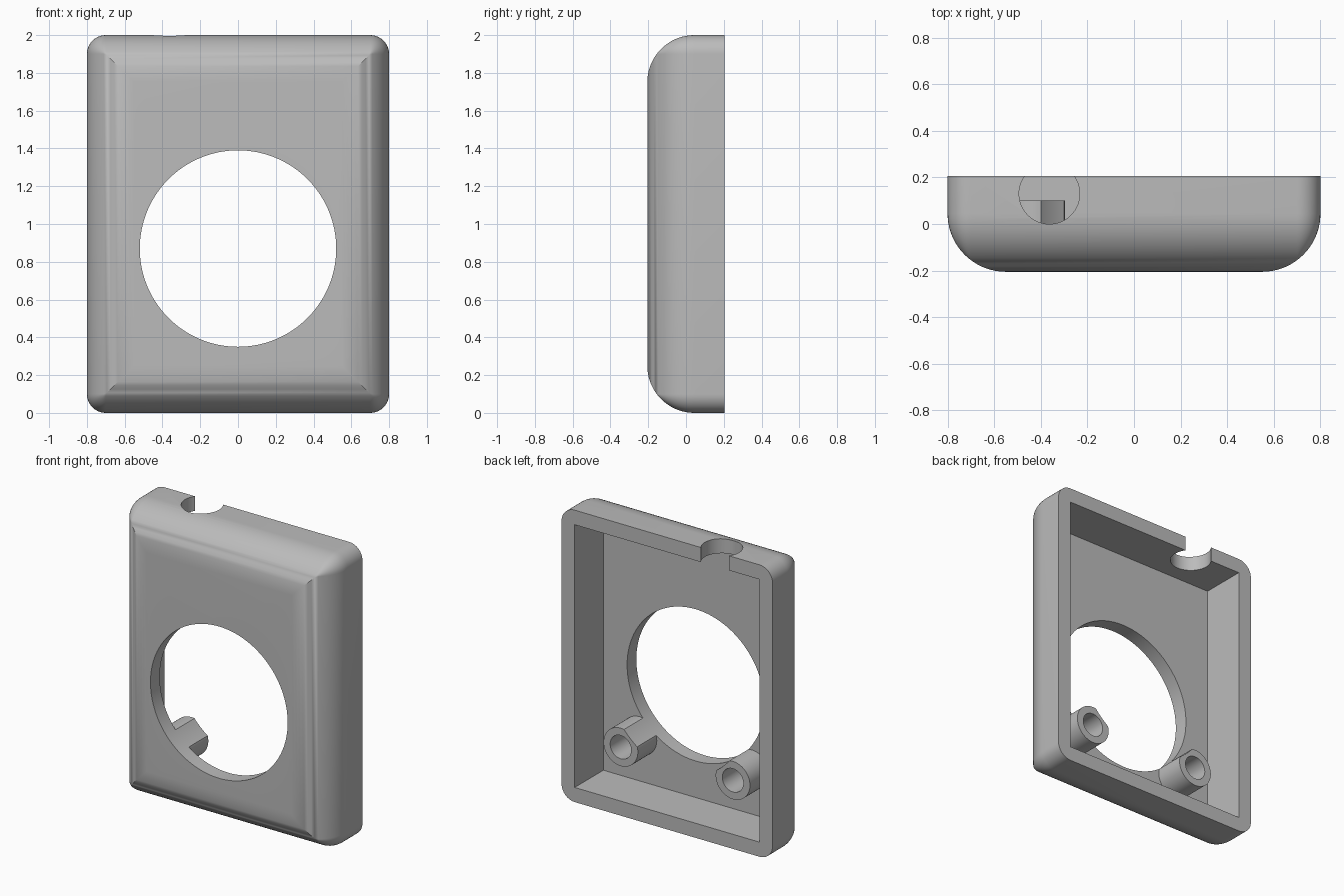
import bpy, bmesh
from math import pi, cos, sin

cube = bpy.data.objects.get("Cube")
if cube:
    bpy.data.objects.remove(cube, do_unlink=True)

HALF_W, HEIGHT, HALF_D = 0.8, 2.0, 0.205
WALL, CORNER, FILLET = 0.1, 0.1, 0.25
FLOOR_Y = -HALF_D + WALL

grey = bpy.data.materials.new("grey plastic")
grey.use_nodes = True
grey.diffuse_color = (0.5, 0.5, 0.5, 1)
grey.node_tree.nodes["Principled BSDF"].inputs["Base Color"].default_value = (0.5, 0.5, 0.5, 1)


def cylinder(name, x, y, z, radius, depth, along_y=True, sides=64):
    rot = (pi / 2, 0, 0) if along_y else (0, 0, 0)
    bpy.ops.mesh.primitive_cylinder_add(vertices=sides, radius=radius, depth=depth,
                                        location=(x, y, z), rotation=rot)
    obj = bpy.context.object
    obj.name = name
    return obj


def cut(obj, cutter):
    mod = obj.modifiers.new("cut", 'BOOLEAN')
    mod.operation = 'DIFFERENCE'
    mod.solver = 'EXACT'
    mod.object = cutter
    bpy.context.view_layer.objects.active = obj
    bpy.ops.object.modifier_apply(modifier=mod.name)


def finish(obj):
    obj.data.materials.clear()
    obj.data.materials.append(grey)
    bpy.ops.object.select_all(action='DESELECT')
    obj.select_set(True)
    bpy.context.view_layer.objects.active = obj
    bpy.ops.object.shade_smooth_by_angle(angle=pi / 6)


def outline(inset, y, steps=10):
    """Rounded rectangle whose corner radius shrinks with the inset."""
    r = max(CORNER - inset, 0)
    cx, cz = HALF_W - inset - r, HEIGHT / 2 - inset - r
    points = []
    for quarter, (sx, sz) in enumerate([(1, 1), (-1, 1), (-1, -1), (1, -1)]):
        for i in range(steps + 1):
            a = (quarter + i / steps) * pi / 2
            points.append((sx * cx + r * cos(a), y, HEIGHT / 2 + sz * cz + r * sin(a)))
    return points


# Shell: straight sides, then a quarter-round fillet towards the front
bm = bmesh.new()
loops = [outline(0, HALF_D)]
SEGMENTS = 18
for i in range(SEGMENTS + 1):
    t = i / SEGMENTS * pi / 2
    loops.append(outline(FILLET * (1 - cos(t)), -HALF_D + FILLET * (1 - sin(t))))
rings = [[bm.verts.new(p) for p in loop] for loop in loops]
for a, b in zip(rings, rings[1:]):
    for i in range(len(a)):
        j = (i + 1) % len(a)
        bm.faces.new((a[i], a[j], b[j], b[i]))
bm.faces.new(rings[0])
bm.faces.new(rings[-1])
bmesh.ops.remove_doubles(bm, verts=bm.verts, dist=1e-5)
bmesh.ops.recalc_face_normals(bm, faces=bm.faces)
mesh = bpy.data.meshes.new("shell")
bm.to_mesh(mesh)
bm.free()
shell = bpy.data.objects.new("shell", mesh)
bpy.context.collection.objects.link(shell)

# Cutters: open back cavity, round window, cable notch in the top wall
bpy.ops.mesh.primitive_cube_add(size=1, location=(0, FLOOR_Y + 0.5, HEIGHT / 2))
cavity = bpy.context.object
cavity.name = "cavity_cutter"
cavity.scale = (2 * (HALF_W - WALL), 1, HEIGHT - 2 * WALL)
window = cylinder("window_cutter", 0, 0, 0.87, 0.52, 2, sides=128)
notch = cylinder("notch_cutter", -0.363, 0.13, HEIGHT, 0.13, 0.5, along_y=False)
bpy.context.view_layer.update()
for cutter in (cavity, window, notch):
    cut(shell, cutter)
finish(shell)

# Screw posts: bored tubes trimmed by the window
helpers = [cavity, window, notch]
POST_END, POST_START = 0.1, FLOOR_Y - 0.005
for side, x in (("left", 0.425), ("right", -0.425)):
    post = cylinder(side + "_screw_post", x, (POST_END + POST_START) / 2, 0.41,
                    0.13, POST_END - POST_START)
    bore = cylinder(side + "_bore_cutter", x, 0, 0.41, 0.08, 1, sides=48)
    bpy.context.view_layer.update()
    cut(post, bore)
    cut(post, window)
    finish(post)
    helpers.append(bore)

for helper in helpers:
    bpy.data.objects.remove(helper, do_unlink=True)
